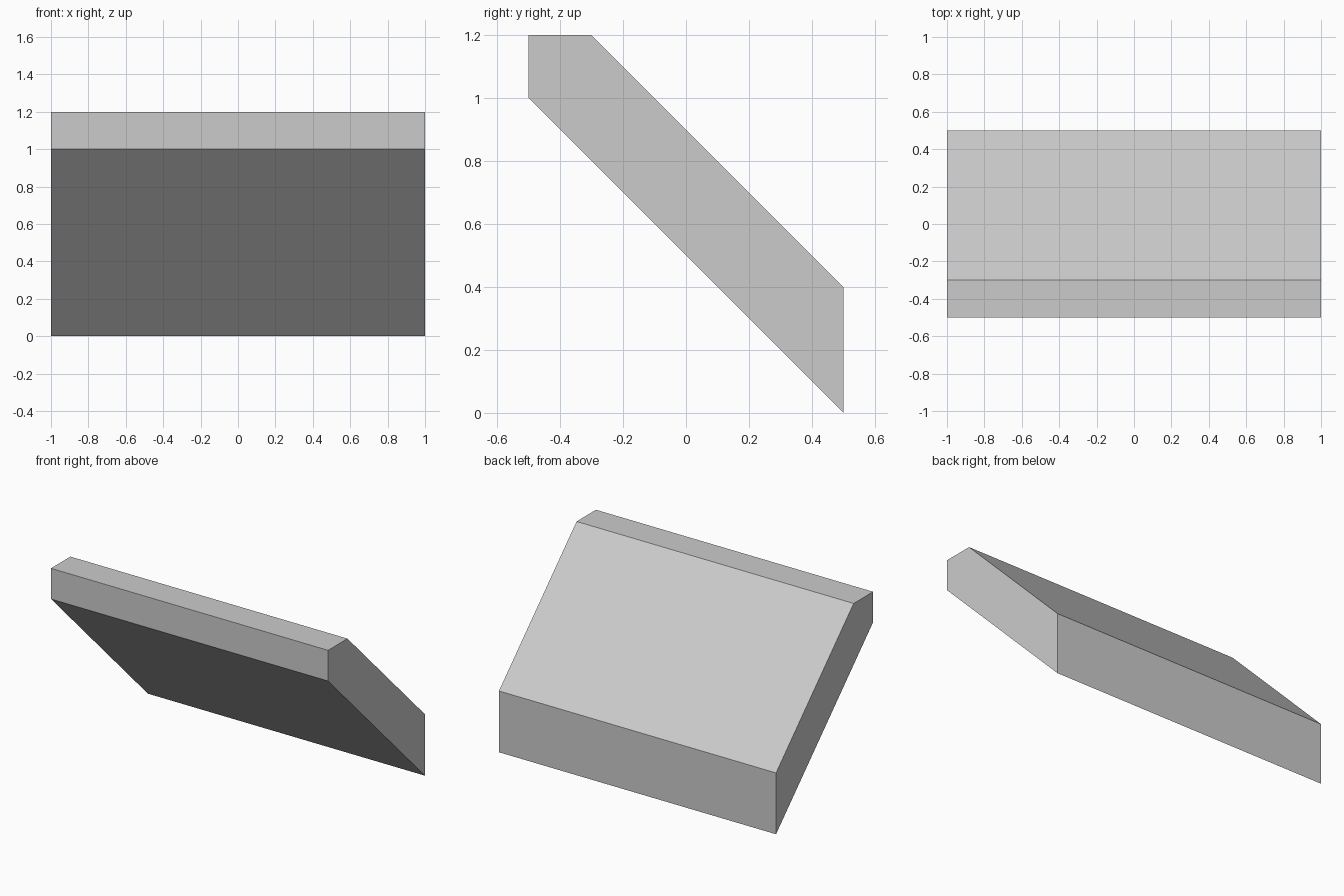
import bpy
import bmesh

if "Cube" in bpy.data.objects:
    bpy.data.objects.remove(bpy.data.objects["Cube"])

# Side profile (y, z) of the sloped slab, extruded across the width
PROFILE = [(-0.5, 1.0), (-0.5, 1.2), (-0.3, 1.2), (0.5, 0.4), (0.5, 0.0)]
HALF_WIDTH = 1.0

bm = bmesh.new()
side = bm.faces.new([bm.verts.new((-HALF_WIDTH, y, z)) for y, z in PROFILE])
result = bmesh.ops.extrude_face_region(bm, geom=[side], use_keep_orig=True)
moved = [v for v in result["geom"] if isinstance(v, bmesh.types.BMVert)]
bmesh.ops.translate(bm, verts=moved, vec=(2 * HALF_WIDTH, 0, 0))
bmesh.ops.recalc_face_normals(bm, faces=bm.faces)

# Sloped slab object
mesh = bpy.data.meshes.new("sloped_slab")
bm.to_mesh(mesh)
bm.free()
slab = bpy.data.objects.new("sloped_slab", mesh)
bpy.context.collection.objects.link(slab)
